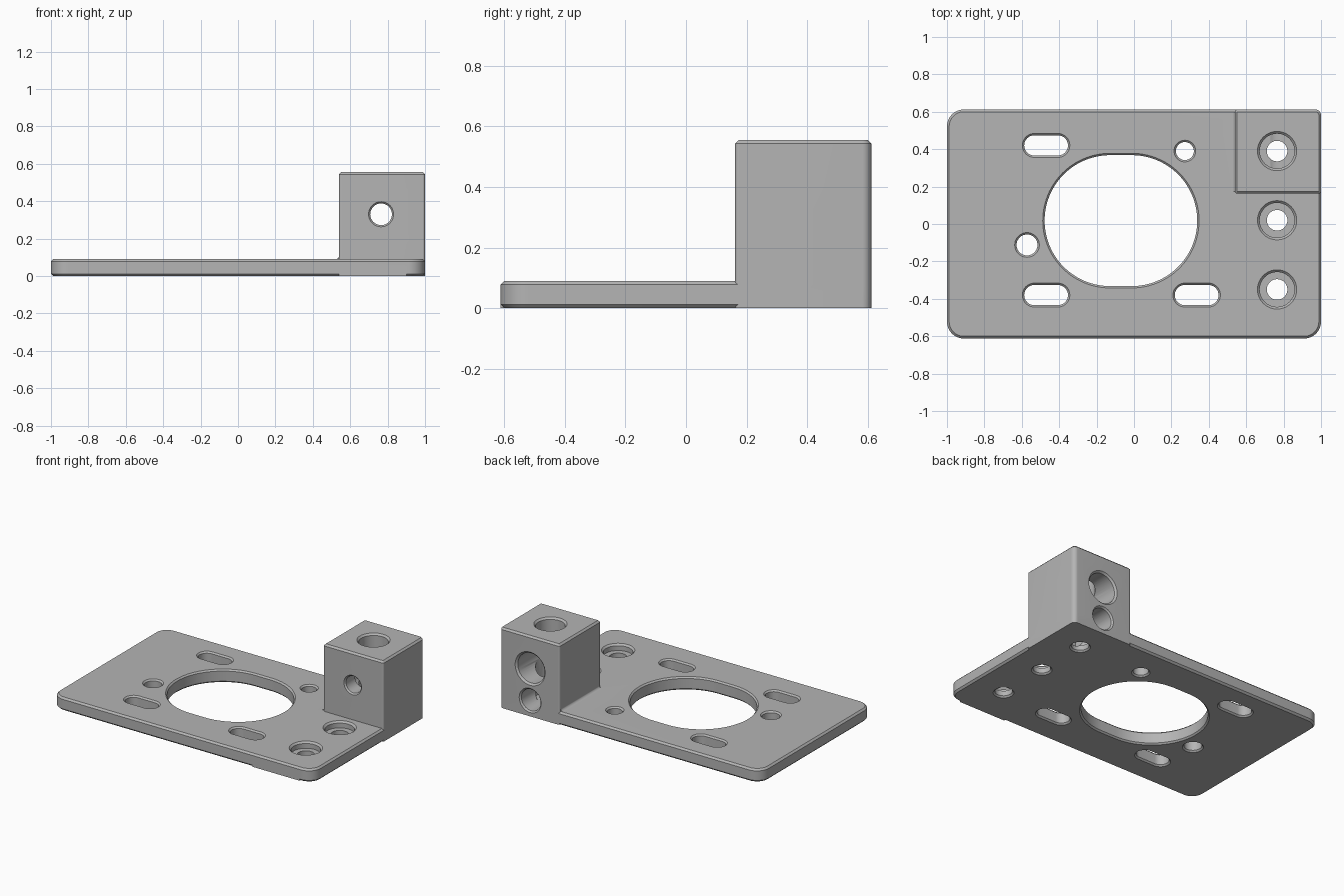
import bpy, bmesh, math

cube = bpy.data.objects.get("Cube")
if cube:
    bpy.data.objects.remove(cube, do_unlink=True)

grey = bpy.data.materials.new("machined grey")
grey.use_nodes = True
grey.diffuse_color = (0.46, 0.46, 0.46, 1)
grey.node_tree.nodes["Principled BSDF"].inputs["Base Color"].default_value = grey.diffuse_color

CHAMFER = 0.012
PLATE_TOP, BLOCK_TOP = 0.09, 0.555
BACK = 0.612


def outline(x0, x1, y0, y1, radii, inset, steps):
    """Rounded rectangle; corners run back-right, back-left, front-left, front-right."""
    signs = [(1, 1), (-1, 1), (-1, -1), (1, -1)]
    points = []
    for i, ((sx, sy), r) in enumerate(zip(signs, radii)):
        cx = (x1 if sx > 0 else x0) - sx * r
        cy = (y1 if sy > 0 else y0) - sy * r
        for k in range(steps + 1):
            a = math.pi / 2 * (i + k / steps)
            points.append((round(cx + (r - inset) * math.cos(a), 6),
                           round(cy + (r - inset) * math.sin(a), 6)))
    return points


def solid(name, rings):
    """Closed solid from matching rings of 3D points."""
    bm = bmesh.new()
    rings = [[bm.verts.new(p) for p in ring] for ring in rings]
    n = len(rings[0])
    for low, high in zip(rings, rings[1:]):
        for i in range(n):
            j = (i + 1) % n
            bm.faces.new((low[i], low[j], high[j], high[i]))
    bm.faces.new(rings[0])
    bm.faces.new(rings[-1])
    bmesh.ops.remove_doubles(bm, verts=bm.verts, dist=1e-5)
    bmesh.ops.recalc_face_normals(bm, faces=bm.faces)
    mesh = bpy.data.meshes.new(name)
    bm.to_mesh(mesh)
    bm.free()
    mesh.materials.append(grey)
    obj = bpy.data.objects.new(name, mesh)
    bpy.context.collection.objects.link(obj)
    return obj


def loft(name, rect, radii, levels, axis="z", steps=12):
    """Stack inset copies of one outline along an axis."""
    return solid(name, [[(u, v, h) if axis == "z" else (u, h, v)
                         for u, v in outline(*rect, radii, inset, steps)]
                        for inset, h in levels])


def slot_cutter(x, y, half_w, half_h, levels, axis="z", steps=10):
    rect = (x - half_w, x + half_w, y - half_h, y + half_h)
    return loft("cutter", rect, [half_h] * 4, levels, axis, steps)


def combine(base, other, operation):
    mod = base.modifiers.new("combine", "BOOLEAN")
    mod.object, mod.operation, mod.solver = other, operation, "EXACT"
    bpy.context.view_layer.update()
    evaluated = base.evaluated_get(bpy.context.evaluated_depsgraph_get())
    mesh = bpy.data.meshes.new_from_object(evaluated)
    base.modifiers.clear()
    base.data = mesh
    bpy.data.objects.remove(other, do_unlink=True)


# Base plate with chamfered rim
bracket = loft("mounting_bracket", (-1, 1, -BACK, BACK), [0.03, 0.09, 0.09, 0.09],
               [(CHAMFER, 0), (0, CHAMFER), (0, PLATE_TOP - CHAMFER), (CHAMFER, PLATE_TOP)])

# Plain stretch of the lower front edge
edge = solid("plain_edge", [[(x, -BACK, 0), (x, -0.55, 0), (x, -0.55, 0.03), (x, -BACK, 0.03)]
                            for x in (0.54, 0.9)])
combine(bracket, edge, "UNION")

# Tall corner block, with a small fillet at the foot of its left side
block = loft("corner_block", (0.54, 1, 0.162, BACK), [0.03, 0.013, 0.013, 0.013],
             [(0, 0), (0, BLOCK_TOP - CHAMFER), (CHAMFER, BLOCK_TOP)])
combine(bracket, block, "UNION")
curve = [(0.541 - 0.02 * (1 - math.sin(a)), PLATE_TOP + 0.02 * (1 - math.cos(a)))
         for a in (math.radians(15 * k) for k in range(7))]
profile = [(0.56, 0.06), (0.521, 0.06)] + curve + [(0.56, PLATE_TOP + 0.02)]
foot = solid("foot_fillet", [[(x, y, z) for x, z in profile] for y in (0.175, BACK - CHAMFER - 0.001)])
combine(bracket, foot, "UNION")

# Through openings: chamfered at both faces
through = [(-0.02, -0.01), (0, 0.01), (0, PLATE_TOP - 0.01), (-0.02, PLATE_TOP + 0.01)]
openings = [
    (-0.07, 0.018, 0.408, 0.35, 28),
    (-0.47, 0.42, 0.117, 0.054, 10),
    (-0.47, -0.38, 0.117, 0.054, 10),
    (0.335, -0.38, 0.117, 0.054, 10),
    (0.272, 0.39, 0.048, 0.048, 10),
    (-0.572, -0.112, 0.056, 0.056, 10),
]
for x, y, w, h, steps in openings:
    combine(bracket, slot_cutter(x, y, w, h, through, steps=steps), "DIFFERENCE")

# Counterbored screw holes, the rear one running down through the block
for y, top in ((-0.35, PLATE_TOP), (0.02, PLATE_TOP), (0.39, BLOCK_TOP)):
    levels = [(-0.02, -0.01), (0, 0.01), (0, 0.045), (-0.038, 0.045),
              (-0.038, top - 0.012), (-0.062, top + 0.012)]
    combine(bracket, slot_cutter(0.765, y, 0.055, 0.055, levels), "DIFFERENCE")

# Cross bore through the block, wide at the back
cross = [(-0.02, 0.15), (0, 0.172), (0, 0.27), (-0.045, 0.27),
         (-0.045, BACK - 0.012), (-0.067, BACK + 0.01)]
combine(bracket, slot_cutter(0.765, 0.33, 0.058, 0.058, cross, "y"), "DIFFERENCE")

# Blind bore low in the back of the block
blind = [(0, 0.26), (0, BACK - 0.01), (-0.02, BACK + 0.01)]
combine(bracket, slot_cutter(0.765, 0.11, 0.074, 0.074, blind, "y"), "DIFFERENCE")

# Smooth the round walls, keep the edges crisp
bpy.ops.object.select_all(action="DESELECT")
bracket.select_set(True)
bpy.context.view_layer.objects.active = bracket
bpy.ops.object.shade_smooth_by_angle(angle=math.radians(30))
